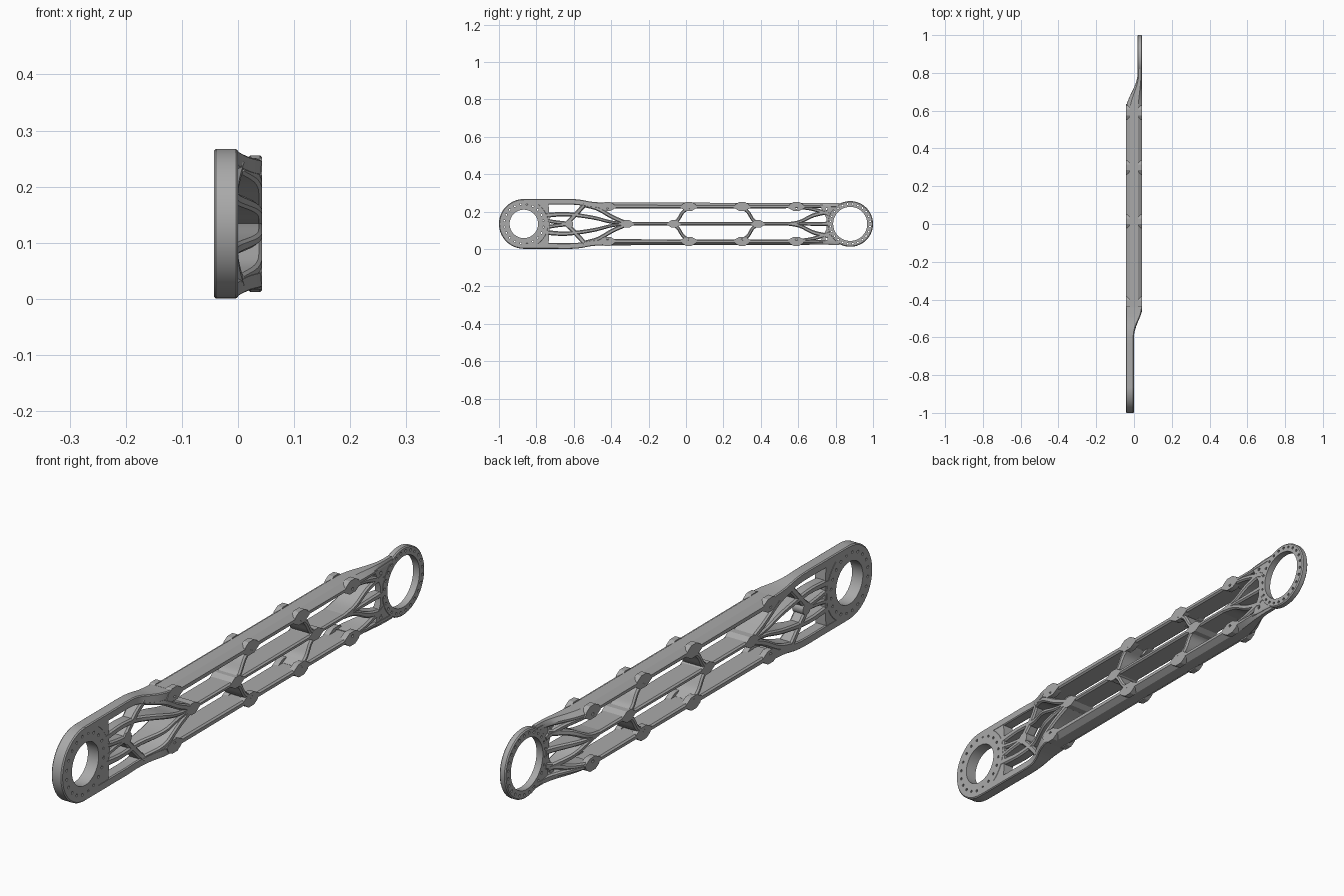
import bpy, bmesh, math
from mathutils import Vector, Matrix

cube = bpy.data.objects.get("Cube")
if cube:
    bpy.data.objects.remove(cube, do_unlink=True)

metal = bpy.data.materials.new("grey metal")
metal.use_nodes = True
grey = (0.4, 0.4, 0.4, 1)
metal.diffuse_color = grey
metal.node_tree.nodes["Principled BSDF"].inputs["Base Color"].default_value = grey

MID = 0.134          # height of the long axis
HALF = 0.043         # half depth of the arm
FRONT_Y, FRONT_R, FRONT_HOLE = -0.867, 0.133, 0.076
BACK_Y, BACK_R, BACK_HOLE = 0.878, 0.122, 0.091


def blend(y, a, b, va, vb):
    t = min(1, max(0, (y - a) / (b - a)))
    return va + (vb - va) * t * t * (3 - 2 * t)


def x_low(y):
    return blend(y, 0.60, 0.79, -HALF, 0.018)


def x_high(y):
    return blend(y, -0.59, -0.44, 0.0, HALF)


def finish(name, bm, holes=()):
    """Make an object; holes are (y, z, radius) drilled along x."""
    bmesh.ops.recalc_face_normals(bm, faces=bm.faces)
    mesh = bpy.data.meshes.new(name)
    bm.to_mesh(mesh)
    bm.free()
    obj = bpy.data.objects.new(name, mesh)
    bpy.context.collection.objects.link(obj)
    if holes:
        cut = bmesh.new()
        for y, z, r in holes:
            m = Matrix.Translation((0, y, z)) @ Matrix.Rotation(math.pi / 2, 4, 'Y')
            bmesh.ops.create_cone(cut, cap_ends=True, segments=10, radius1=r,
                                  radius2=r, depth=0.3, matrix=m)
        cut_mesh = bpy.data.meshes.new("drill")
        cut.to_mesh(cut_mesh)
        cut.free()
        drill = bpy.data.objects.new("drill", cut_mesh)
        drill.hide_render = True
        bpy.context.collection.objects.link(drill)
        mod = obj.modifiers.new("drill", 'BOOLEAN')
        mod.object, mod.operation, mod.solver = drill, 'DIFFERENCE', 'EXACT'
        dg = bpy.context.evaluated_depsgraph_get()
        obj.data = bpy.data.meshes.new_from_object(obj.evaluated_get(dg))
        obj.modifiers.clear()
        obj.data.name = name
        bpy.data.objects.remove(drill, do_unlink=True)
    obj.data.materials.clear()
    obj.data.materials.append(metal)
    obj.data.shade_smooth()
    obj.data.set_sharp_from_angle(angle=math.radians(30))
    return obj


def bridge(bm, loops, closed):
    """Skin a list of equal vertex loops."""
    n = len(loops[0])
    pairs = list(zip(loops, loops[1:]))
    if closed:
        pairs.append((loops[-1], loops[0]))
    else:
        bm.faces.new(loops[0])
        bm.faces.new(loops[-1])
    for a, b in pairs:
        for i in range(n):
            j = (i + 1) % n
            bm.faces.new((a[i], a[j], b[j], b[i]))


def ring(name, y, r_out, r_in, x0, x1, bolts, bolt_r):
    c = 0.004
    profile = [(x0, r_in), (x0, r_out - c), (x0 + c, r_out),
               (x1 - c, r_out), (x1, r_out - c), (x1, r_in)]
    bm = bmesh.new()
    loops = []
    for k in range(80):
        a = math.tau * k / 80
        loops.append([bm.verts.new((x, y + r * math.cos(a), MID + r * math.sin(a)))
                      for x, r in profile])
    bridge(bm, loops, True)
    turns = [math.tau * (k + 0.5) / bolts for k in range(bolts)]
    finish(name, bm, [(y + bolt_r * math.cos(a), MID + bolt_r * math.sin(a), 0.005)
                      for a in turns])


def smooth_path(points, steps=8):
    """Catmull-Rom curve through the (y, z) points."""
    p = [Vector(q) for q in points]
    p = [2 * p[0] - p[1]] + p + [2 * p[-1] - p[-2]]
    out = []
    for a, b, c, d in zip(p, p[1:], p[2:], p[3:]):
        for s in range(steps):
            t = s / steps
            out.append(0.5 * (2 * b + (c - a) * t + (2 * a - 5 * b + 4 * c - d) * t ** 2
                              + (3 * b - a - 3 * c + d) * t ** 3))
    return out + [p[-2]]


def rib(name, points, w0, w1=None, bevel=(0.006, 0.005), outer=None, flip=False):
    """Full-depth wall along a path, with bevelled edges; outer bevels its far side."""
    w1 = w1 or w0
    path = smooth_path(points)
    bm = bmesh.new()
    loops = []
    for i, p in enumerate(path):
        d = (path[min(i + 1, len(path) - 1)] - path[max(i - 1, 0)]).normalized()
        n = Vector((-d.y, d.x)) * (-1 if flip else 1)
        h = (w0 + (w1 - w0) * i / (len(path) - 1)) / 2
        x0, x1 = x_low(p.x), x_high(p.x)
        bx, bw = bevel
        ox, ow = outer or bevel
        bx, ox = min(bx, (x1 - x0) / 4), min(ox, (x1 - x0) / 4)
        section = [(x0 + bx, -h), (x0, bw - h), (x0, h - ow), (x0 + ox, h),
                   (x1 - ox, h), (x1, h - ow), (x1, bw - h), (x1 - bx, -h)]
        loops.append([bm.verts.new((x, p.x + n.x * o, p.y + n.y * o)) for x, o in section])
    bridge(bm, loops, False)
    finish(name, bm)


def plate(name, points, x0, x1, holes=()):
    bm = bmesh.new()
    loops = [[bm.verts.new((x, y, z)) for y, z in points] for x in (x0, x1)]
    bridge(bm, loops, False)
    finish(name, bm, holes)


def arc(y, r, start, end, n=24):
    angles = [math.radians(start + (end - start) * k / n) for k in range(n + 1)]
    return [(y + r * math.cos(a), MID + r * math.sin(a)) for a in angles]


# End rings
ring("front_ring", FRONT_Y, FRONT_R, FRONT_HOLE, -HALF, 0.0, 20, 0.106)
ring("back_ring", BACK_Y, BACK_R, BACK_HOLE, 0.018, HALF, 24, 0.107)

# Ribs and rails, given as distances above the axis and repeated below it
for side, s in (("upper", 1), ("lower", -1)):
    def both(points):
        return [(y, MID + s * h) for y, h in points]
    low = s < 0

    # Outer rails
    rib(side + "_front_rim", both([(FRONT_Y, 0.118), (-0.72, 0.118), (-0.59, 0.117),
        (-0.5, 0.103), (-0.4, 0.097)]), 0.03, bevel=(0.004, 0.003), flip=low)
    rib(side + "_rail", both([(-0.44, 0.098), (0, 0.098), (0.55, 0.098), (0.7, 0.098),
        (0.82, 0.1)]), 0.033, 0.024, outer=(0.022, 0.014), flip=low)

    # Lattice between the rails and the spine
    rib(side + "_front_strand", both([(-0.54, 0.1), (-0.47, 0.08), (-0.39, 0.035),
        (-0.31, 0)]), 0.022)
    rib(side + "_long_strand", both([(-0.76, 0.045), (-0.64, 0.052), (-0.5, 0.034),
        (-0.4, 0.01), (-0.31, 0)]), 0.026, 0.014)
    rib(side + "_cross_strut", both([(-0.64, 0), (-0.6, 0.04), (-0.54, 0.105)]), 0.024)
    rib(side + "_ring_strut", both([(-0.76, 0.022), (-0.7, 0.01), (-0.61, 0)]), 0.02)
    rib(side + "_middle_front_rib", both([(-0.08, 0), (-0.045, 0.02), (-0.015, 0.065),
        (0.025, 0.09)]), 0.018)
    rib(side + "_middle_back_rib", both([(0.29, 0.09), (0.33, 0.065), (0.36, 0.02),
        (0.4, 0)]), 0.018)
    rib(side + "_back_fork", both([(0.54, 0), (0.61, 0.012), (0.68, 0.045),
        (0.76, 0.065)]), 0.016, 0.024)
    rib(side + "_back_strand", both([(0.6, 0.088), (0.68, 0.078), (0.77, 0.05)]), 0.014, 0.024)

    # Bolt bosses on the rails
    for k, y in enumerate((-0.42, 0.015, 0.3, 0.59)):
        shape = both([(y - 0.045, 0.086), (y - 0.016, 0.07), (y + 0.016, 0.07),
                      (y + 0.045, 0.086), (y + 0.035, 0.105), (y + 0.015, 0.117),
                      (y - 0.015, 0.117), (y - 0.035, 0.105)])
        for face, x0, x1 in (("left", 0.022, HALF), ("right", -HALF, -0.022)):
            plate(f"{side}_{face}_boss_{k + 1}", shape, x0, x1,
                  [(y, MID + s * 0.085, 0.006)])

# Central spine and its junctions
rib("spine", [(-0.34, MID), (0.1, MID), (0.58, MID)], 0.018)
rib("back_tongue", [(0.55, MID), (0.65, MID), (0.77, MID)], 0.014, 0.024)
for k, y in enumerate((-0.315, -0.065, 0.385)):
    diamond = [(y - 0.045, MID), (y - 0.012, MID + 0.02), (y + 0.012, MID + 0.02),
               (y + 0.045, MID), (y + 0.012, MID - 0.02), (y - 0.012, MID - 0.02)]
    plate(f"spine_junction_{k + 1}", diamond, -HALF, HALF, [(y, MID, 0.006)])
plate("front_junction", arc(-0.625, 0.022, 0, 345, 23), -HALF, 0, [(-0.625, MID, 0.006)])

# Webs joining the lattice to the rings
plate("front_web", [(-0.735, MID - 0.11), (-0.728, MID), (-0.735, MID + 0.11)]
      + arc(FRONT_Y, FRONT_R - 0.012, 75, -75), -HALF + 0.001, -0.001)
plate("back_web", [(0.715, MID + 0.1), (0.75, MID + 0.03), (0.75, MID - 0.03),
      (0.715, MID - 0.1)] + arc(BACK_Y, BACK_R - 0.012, 255, 105), 0.019, HALF - 0.001,
      [(0.752, MID + 0.08, 0.006), (0.752, MID - 0.08, 0.006)])
